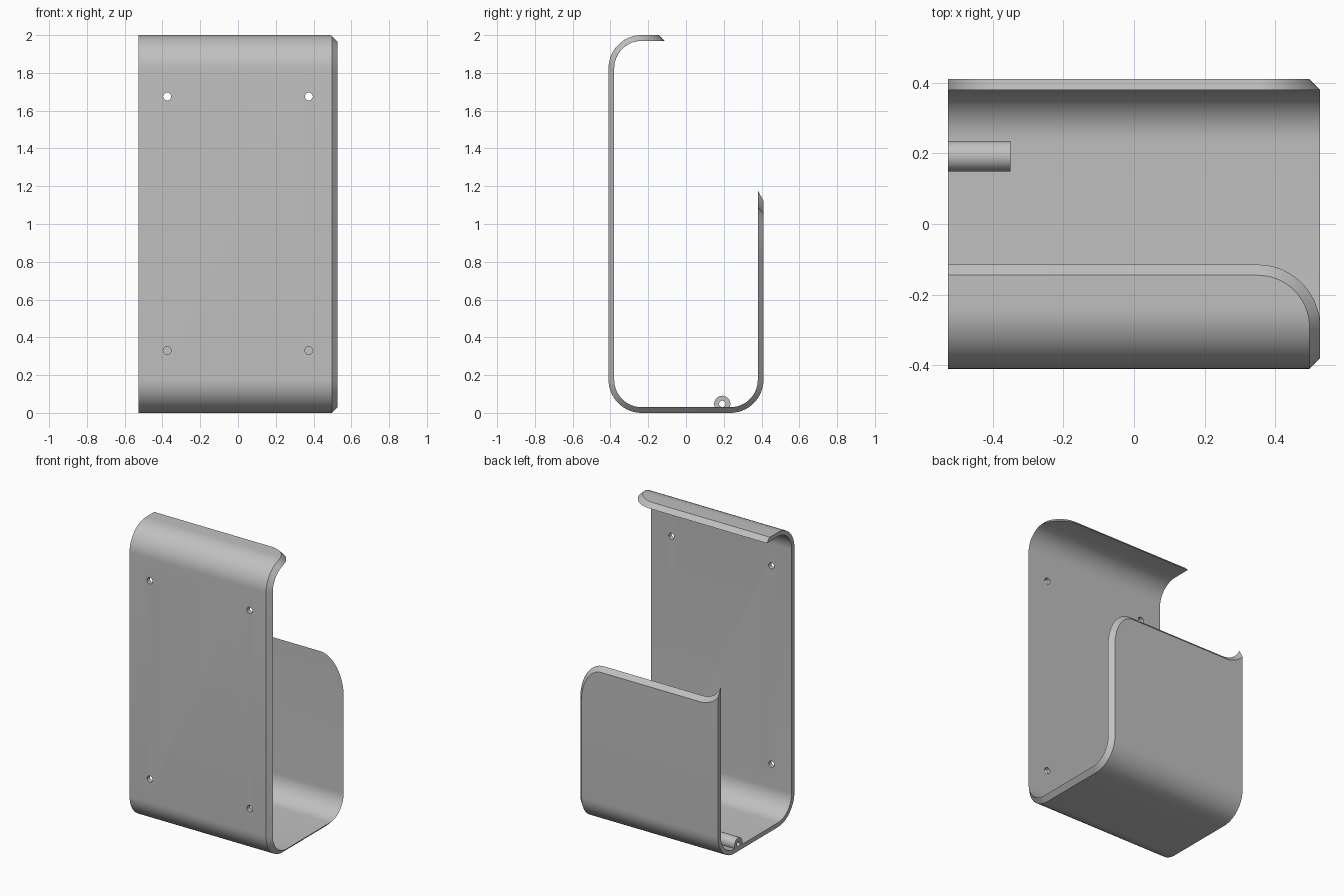
import bpy, bmesh
from math import pi, sin, cos, acos, sqrt
from mathutils import Matrix

cube = bpy.data.objects.get("Cube")
if cube:
    bpy.data.objects.remove(cube, do_unlink=True)

grey = bpy.data.materials.new("plain_grey")
grey.use_nodes = True
grey.diffuse_color = (0.53, 0.53, 0.53, 1)
grey.node_tree.nodes["Principled BSDF"].inputs["Base Color"].default_value = grey.diffuse_color

T = 0.03         # sheet thickness
HALF = 0.527     # half width
DEPTH = 0.41     # half depth
BEND = 0.175     # outer bend radius
CY = DEPTH - BEND


def finish(name, bm):
    bmesh.ops.remove_doubles(bm, verts=bm.verts, dist=1e-5)
    bmesh.ops.recalc_face_normals(bm, faces=bm.faces)
    mesh = bpy.data.meshes.new(name)
    bm.to_mesh(mesh)
    bm.free()
    mesh.materials.append(grey)
    obj = bpy.data.objects.new(name, mesh)
    bpy.context.collection.objects.link(obj)
    return obj


def smooth(obj):
    bpy.ops.object.select_all(action='DESELECT')
    obj.select_set(True)
    bpy.context.view_layer.objects.active = obj
    bpy.ops.object.shade_smooth_by_angle(angle=0.5)


def columns(grow):
    """Across the width: x, end of the top lip, end of the raised wall."""
    cols = []
    radius = 0.177 - grow

    def flare(d):
        return radius - sqrt(radius ** 2 - d ** 2)

    for i in range(10):
        d = 0.135 * (1 - i / 9)
        cols.append((0.135 - HALF - d,
                     -0.145 + grow + flare(max(0, d - 0.11)),
                     1.06 + grow + flare(d)))
    for i in range(19):
        a = pi / 2 * (1 - i / 18)
        r = 0.147 + grow
        cols.append((0.35 + r * cos(a), -0.292 + r * sin(a),
                     0.83 + (0.23 + grow) * sin(a)))
    return cols


def profile(lip_y, wall_z, inset, n=14):
    """Side section of one skin, from the lip round to the wall."""
    r = BEND - inset
    a0 = acos(min(0, (lip_y + CY) / r))
    pts = [(lip_y, 2 - BEND + r * sin(a0))]
    for cy, cz, a, b in ((-CY, 2 - BEND, a0, pi),
                         (-CY, BEND, pi, 1.5 * pi),
                         (CY, BEND, 1.5 * pi, 2 * pi)):
        for k in range(n + 1):
            t = a + (b - a) * k / n
            pts.append((cy + r * cos(t), cz + r * sin(t)))
    return pts + [(DEPTH - inset, wall_z)]


# Bent sheet: outer and inner skins joined by bevelled rims
bm = bmesh.new()
skins = [[[bm.verts.new((x, y, z)) for y, z in profile(lip, wall, inset)]
          for x, lip, wall in columns(inset)] for inset in (0, T)]
outer, inner = skins
ni, nj = len(outer), len(outer[0])
for skin in skins:
    for i in range(ni - 1):
        for j in range(nj - 1):
            bm.faces.new((skin[i][j], skin[i + 1][j], skin[i + 1][j + 1], skin[i][j + 1]))
for i in (0, ni - 1):
    for j in range(nj - 1):
        bm.faces.new((outer[i][j], outer[i][j + 1], inner[i][j + 1], inner[i][j]))
for j in (0, nj - 1):
    for i in range(ni - 1):
        bm.faces.new((outer[i][j], outer[i + 1][j], inner[i + 1][j], inner[i][j]))
holder = finish("bent_sheet_holder", bm)

# Four screw holes through the tall plate
bm = bmesh.new()
for x in (-0.375, 0.375):
    for z in (0.33, 1.675):
        bmesh.ops.create_cone(
            bm, cap_ends=True, segments=24, radius1=0.021, radius2=0.021, depth=0.15,
            matrix=Matrix.Translation((x, -DEPTH, z)) @ Matrix.Rotation(pi / 2, 4, 'X'))
cutter = finish("hole_cutter", bm)
cutter.hide_render = True
bpy.context.view_layer.objects.active = holder
mod = holder.modifiers.new("screw_holes", 'BOOLEAN')
mod.operation = 'DIFFERENCE'
mod.solver = 'EXACT'
mod.object = cutter
bpy.ops.object.modifier_apply(modifier=mod.name)
bpy.data.objects.remove(cutter, do_unlink=True)
smooth(holder)

# Small tube lying on the floor
bm = bmesh.new()
N = 32
rings = [[bm.verts.new((x, 0.192 + r * cos(2 * pi * k / N), 0.048 + r * sin(2 * pi * k / N)))
          for k in range(N)]
         for x, r in ((-HALF, 0.043), (-0.35, 0.043), (-0.35, 0.017), (-HALF, 0.017))]
for a, b in zip(rings, rings[1:] + rings[:1]):
    for k in range(N):
        m = (k + 1) % N
        bm.faces.new((a[k], a[m], b[m], b[k]))
smooth(finish("floor_tube", bm))
